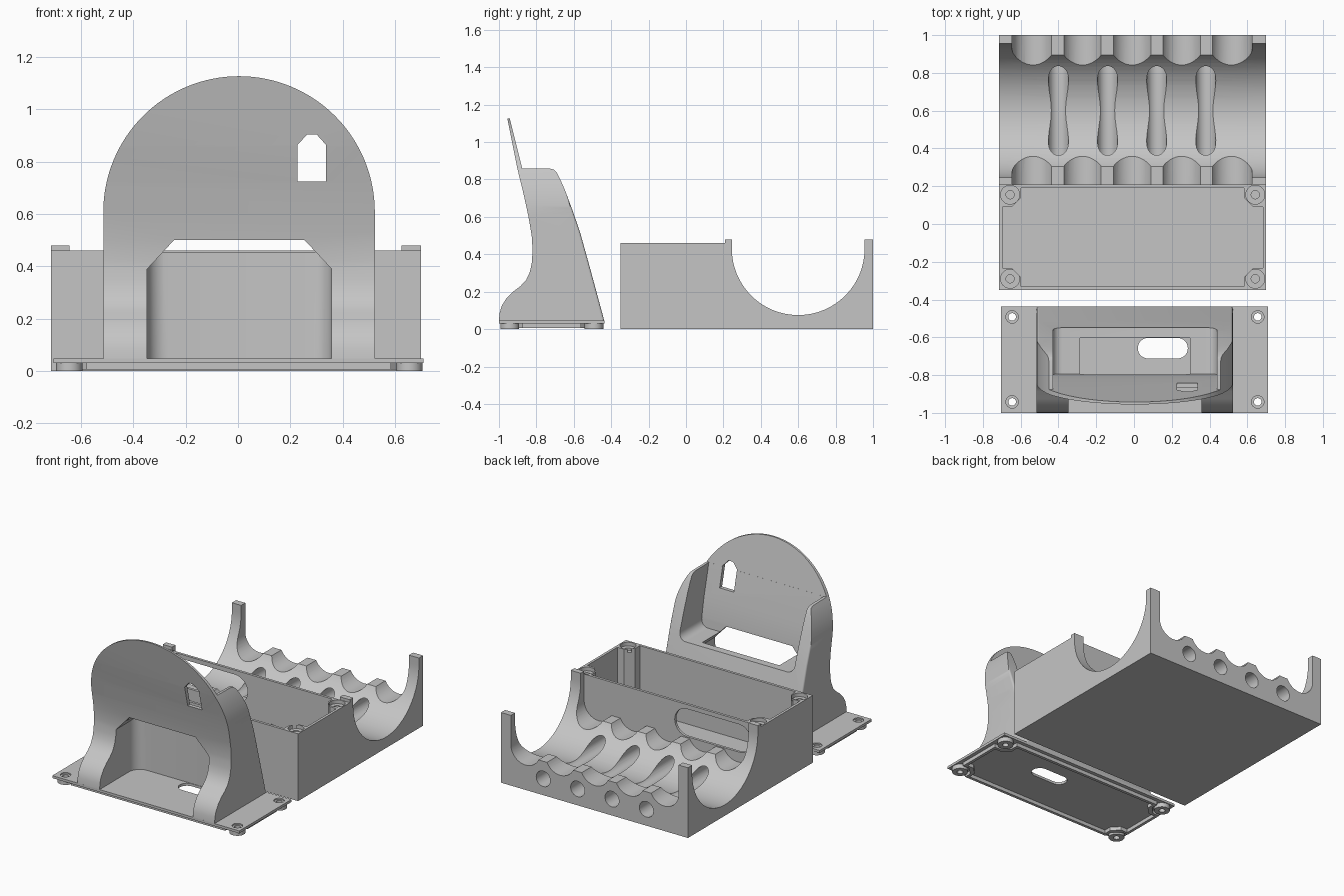
import bpy, bmesh, math

if "Cube" in bpy.data.objects:
    bpy.data.objects.remove(bpy.data.objects["Cube"])

grey = bpy.data.materials.new("light_grey_plastic")
grey.diffuse_color = (0.56, 0.56, 0.56, 1)
grey.use_nodes = True
grey.node_tree.nodes["Principled BSDF"].inputs["Base Color"].default_value = grey.diffuse_color


def prism(name, axis, pts, a, b, bevel=None, width=0.05):
    """Extrude a 2D outline along an axis from a to b; bevel rounds chosen edges."""
    place = {'x': lambda p, t: (t, p[0], p[1]),
             'y': lambda p, t: (p[0], t, p[1]),
             'z': lambda p, t: (p[0], p[1], t)}[axis]
    bm = bmesh.new()
    lo = [bm.verts.new(place(p, a)) for p in pts]
    hi = [bm.verts.new(place(p, b)) for p in pts]
    n = len(pts)
    bm.faces.new(lo)
    bm.faces.new(hi[::-1])
    for i in range(n):
        j = (i + 1) % n
        bm.faces.new((lo[j], lo[i], hi[i], hi[j]))
    bmesh.ops.recalc_face_normals(bm, faces=bm.faces[:])
    if bevel:
        edges = [e for e in bm.edges if bevel(e.verts[0].co, e.verts[1].co)]
        bmesh.ops.bevel(bm, geom=edges, offset=width, segments=6, profile=0.5,
                        affect='EDGES', clamp_overlap=True)
        bmesh.ops.recalc_face_normals(bm, faces=bm.faces[:])
    mesh = bpy.data.meshes.new(name)
    bm.to_mesh(mesh)
    bm.free()
    mesh.materials.append(grey)
    obj = bpy.data.objects.new(name, mesh)
    bpy.context.collection.objects.link(obj)
    return obj


def boolean(target, tool, mode='DIFFERENCE'):
    mod = target.modifiers.new("cut", 'BOOLEAN')
    mod.operation, mod.object, mod.solver = mode, tool, 'EXACT'
    bpy.context.view_layer.objects.active = target
    bpy.ops.object.modifier_apply(modifier=mod.name)
    bpy.data.objects.remove(tool, do_unlink=True)


def arc(cx, cy, r, start, end, n):
    return [(cx + r * math.cos(math.radians(start + (end - start) * i / n)),
             cy + r * math.sin(math.radians(start + (end - start) * i / n)))
            for i in range(n + 1)]


def disc(cx, cy, r, n=32):
    return arc(cx, cy, r, 0, 360, n)[:-1]


def pill(x0, x1, y0, y1):
    r, cy = (y1 - y0) / 2, (y0 + y1) / 2
    return arc(x0 + r, cy, r, 90, 270, 14) + arc(x1 - r, cy, r, -90, 90, 14)


def notched(x0, x1, y0, y1, c=0.10, d=0.05):
    """Rectangle whose corners step in around the screw posts."""
    return [(x0, y0 + c), (x0 + d, y0 + c), (x0 + c, y0 + d), (x0 + c, y0),
            (x1 - c, y0), (x1 - c, y0 + d), (x1 - d, y0 + c), (x1, y0 + c),
            (x1, y1 - c), (x1 - d, y1 - c), (x1 - c, y1 - d), (x1 - c, y1),
            (x0 + c, y1), (x0 + c, y1 - d), (x0 + d, y1 - c), (x0, y1 - c)]


# Base: electronics box and round cradle in one side profile
cradle = arc(0.60, 0.43, 0.355, 0, -180, 48)
base = prism("base_box_and_cradle", 'x',
             [(-0.35, 0), (1.0, 0), (1.0, 0.48), (0.955, 0.48)] + cradle +
             [(0.245, 0.48), (0.208, 0.48), (0.208, 0.46), (-0.35, 0.46)],
             -0.715, 0.70)

# Row of finger troughs across both cradle walls, leaving corner posts
troughs = [(-0.645, 0.7)]
half = math.degrees(math.acos(0.048 / 0.11))
for i in range(5):
    troughs += arc(-0.535 + 0.2625 * i, 0.28, 0.11,
                   180 if i == 0 else 270 - half,
                   360 if i == 4 else 270 + half, 16)
troughs.append((0.625, 0.7))
boolean(base, prism("trough_cutter", 'y', troughs, 0.208, 1.1))

# Tunnels under the troughs
for i in range(4):
    boolean(base, prism("tunnel_cutter", 'y',
                        disc(-0.40 + 0.26 * i, 0.112, 0.053), 0.15, 1.1))

# Box cavity, cable slot and screw sockets
boolean(base, prism("cavity_cutter", 'z', notched(-0.697, 0.682, -0.332, 0.19),
                    0.02, 0.7))
boolean(base, prism("slot_cutter", 'y', pill(-0.64, -0.06, 0.24, 0.43), 0.15, 0.23))
for x in (-0.656, 0.642):
    for y in (-0.29, 0.155):
        boolean(base, prism("socket_cutter", 'z', disc(x, y, 0.05), 0.435, 0.6))
        boolean(base, prism("screw_cutter", 'z', disc(x, y, 0.022, 20), 0.15, 0.6))

# Lid plate with cable opening
lid = prism("lid_plate", 'z', [(-0.705, -1), (0.71, -1), (0.71, -0.437),
                               (-0.705, -0.437)], 0.03, 0.047)
boolean(lid, prism("pill_cutter", 'z', pill(0.02, 0.285, -0.712, -0.603), -0.1, 0.2))

# Rim under the lid
rim = prism("lid_rim", 'z', notched(-0.68, 0.685, -0.975, -0.462), 0.005, 0.03)
boolean(rim, prism("rim_cutter", 'z', notched(-0.66, 0.665, -0.955, -0.482),
                   -0.1, 0.2))

# Lid feet and screw holes
for x in (-0.645, 0.655):
    for y in (-0.942, -0.492):
        boolean(lid, prism("hole_cutter", 'z', disc(x, y, 0.02, 20), -0.1, 0.2))
        boolean(lid, prism("sink_cutter", 'z', disc(x, y, 0.033, 24), 0.038, 0.2))
        foot = prism("lid_foot", 'z', disc(x, y, 0.05), 0, 0.03)
        boolean(foot, prism("hole_cutter", 'z', disc(x, y, 0.02, 20), -0.1, 0.2))

# Stand: swept side profile, rounded along its rear corners
side = [(-1.0, 0.045), (-0.997, 0.085), (-0.985, 0.125), (-0.96, 0.165),
        (-0.925, 0.20), (-0.885, 0.23), (-0.855, 0.262), (-0.835, 0.305),
        (-0.825, 0.35), (-0.82, 0.42), (-0.825, 0.50), (-0.842, 0.60),
        (-0.868, 0.72), (-0.902, 0.86), (-0.958, 1.14), (-0.946, 1.14),
        (-0.876, 0.86), (-0.727, 0.858), (-0.705, 0.852), (-0.69, 0.835),
        (-0.672, 0.80), (-0.647, 0.743), (-0.605, 0.63), (-0.567, 0.52),
        (-0.513, 0.326), (-0.437, 0.045)]
stand = prism("stand", 'x', side, -0.515, 0.523,
              lambda p, q: abs(p.x - q.x) < 1e-6 and min(p.y, q.y) > -0.71
              and abs(p.z - q.z) > 1e-4 and max(p.z, q.z) < 0.853
              and abs(p.y - q.y) < 0.1, 0.05)

# Arched front silhouette
boolean(stand, prism("arch_shape", 'y',
                     [(-0.52, 0), (0.528, 0), (0.528, 0.3), (0.523, 0.4)] +
                     arc(0.004, 0.608, 0.519, 0, 180, 64) +
                     [(-0.515, 0.4), (-0.52, 0.3)], -1.3, 0), 'INTERSECT')

# Pocket between the side arms, behind the front plate
boolean(stand, prism("pocket_cutter", 'x',
                     [(-0.793, 0.455), (-0.80, 0.52), (-0.822, 0.64),
                      (-0.876, 0.862), (-0.876, 1.0), (-0.2, 1.0), (-0.2, 0.455)],
                     -0.43, 0.44,
                     lambda p, q: abs(p.x - q.x) < 1e-6 and p.z < 0.46 and q.z < 0.46,
                     0.05))

# Front recess with chamfered top and rounded rear corners
boolean(stand, prism("recess_cutter", 'y',
                     [(-0.347, 0), (0.358, 0), (0.358, 0.39), (0.255, 0.50),
                      (-0.245, 0.50), (-0.347, 0.39)], -1.3, -0.60,
                     lambda p, q: p.y > -0.7 and q.y > -0.7
                     and abs(p.x - q.x) < 1e-6 and abs(p.z - q.z) > 0.1, 0.08))

# Small pointed window
boolean(stand, prism("window_cutter", 'y',
                     [(0.228, 0.725), (0.336, 0.725), (0.336, 0.865), (0.30, 0.905),
                      (0.265, 0.905), (0.228, 0.865)], -1.1, -0.74))

# Smooth curved surfaces, keep sharp edges
bpy.ops.object.select_all(action='SELECT')
bpy.context.view_layer.objects.active = stand
bpy.ops.object.shade_smooth_by_angle(angle=math.radians(25))
